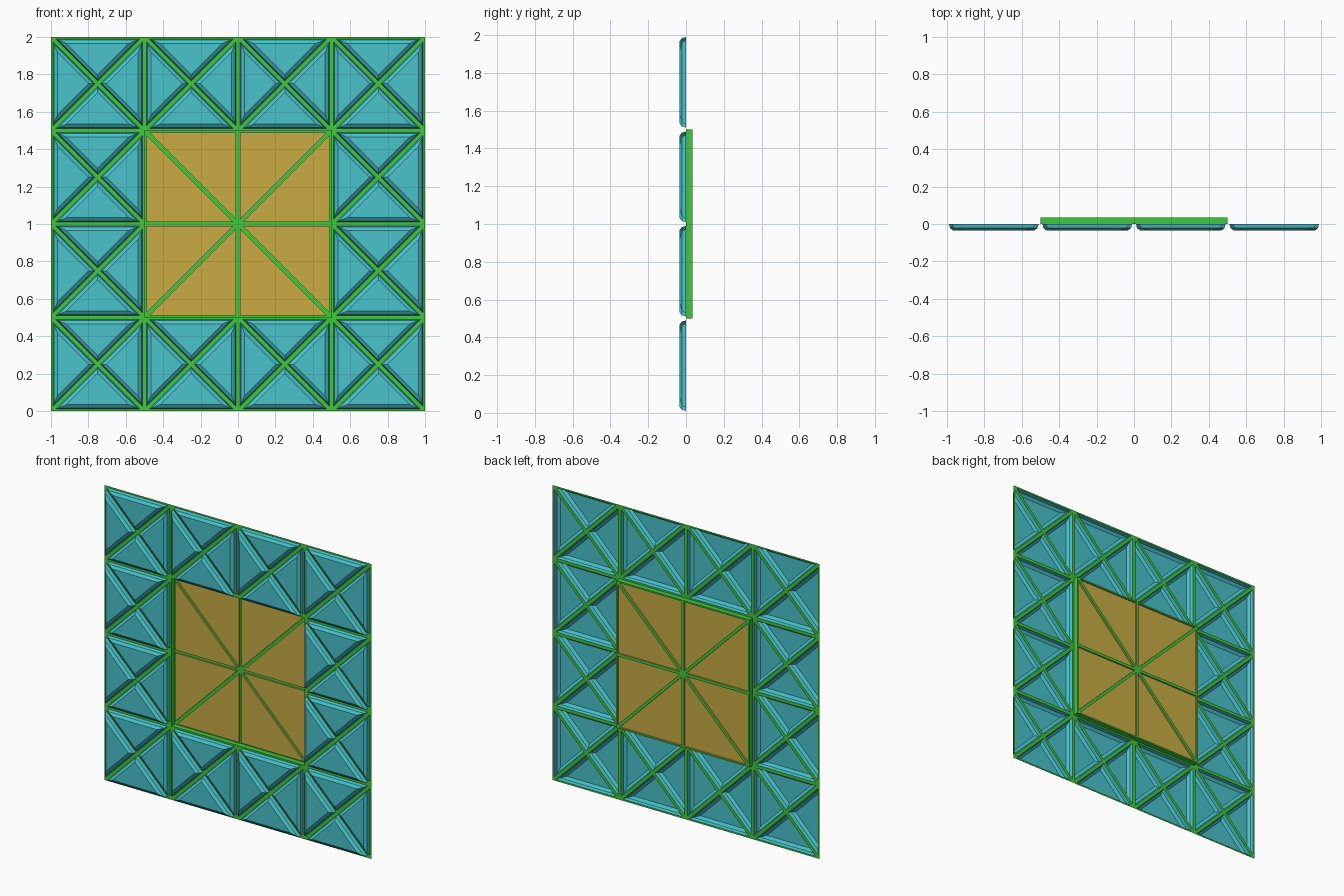
import bpy
import bmesh
from mathutils import Vector

cube = bpy.data.objects.get("Cube")
if cube:
    bpy.data.objects.remove(cube)

CELL = 0.5
DEPTH = 0.035


def material(name, rgb):
    mat = bpy.data.materials.new(name)
    mat.use_nodes = True
    mat.diffuse_color = (*rgb, 1)
    mat.node_tree.nodes["Principled BSDF"].inputs["Base Color"].default_value = (*rgb, 1)
    return mat


green = material("green frame", (0.05, 0.58, 0.045))
blue = material("turquoise tile", (0.065, 0.55, 0.6))
gold = material("gold panel", (0.58, 0.41, 0.057))


def inset(tri, d):
    """Shrink a triangle by distance d on every side, about its incentre."""
    a, b, c = tri
    la, lb, lc = (b - c).length, (c - a).length, (a - b).length
    total = la + lb + lc
    centre = (a * la + b * lb + c * lc) / total
    radius = (b - a).cross(c - a).length / total
    return [centre + (p - centre) * (1 - d / radius) for p in tri]


def ring(bm, tri, d, y):
    return [bm.verts.new((p.x, y, p.z)) for p in inset(tri, d)]


def bridge(bm, low, high):
    for i in range(3):
        j = (i + 1) % 3
        bm.faces.new((low[i], low[j], high[j], high[i]))


def lattice(name, tris, width, y):
    """Flat strips left between the triangles."""
    bm = bmesh.new()
    for tri in tris:
        bridge(bm, ring(bm, tri, 0, y), ring(bm, tri, width, y))
    return finish(name, bm, green)


def pans(name, tris, profile, mat):
    """Open triangular pans that follow an (inset, y) profile."""
    bm = bmesh.new()
    for tri in tris:
        rings = [ring(bm, tri, d, y) for d, y in profile]
        for low, high in zip(rings, rings[1:]):
            bridge(bm, low, high)
        bm.faces.new(rings[-1])
    return finish(name, bm, mat)


def finish(name, bm, mat):
    bmesh.ops.remove_doubles(bm, verts=bm.verts, dist=0.0001)
    mesh = bpy.data.meshes.new(name)
    bm.to_mesh(mesh)
    bm.free()
    mesh.materials.append(mat)
    obj = bpy.data.objects.new(name, mesh)
    bpy.context.collection.objects.link(obj)
    return obj


def square(x, z, s):
    """Corners counter-clockwise as seen from the front."""
    return [Vector((x, 0, z)), Vector((x + s, 0, z)),
            Vector((x + s, 0, z + s)), Vector((x, 0, z + s))]


# Outer ring of cells, each split in four by its diagonals
outer = []
for col in range(4):
    for row in range(4):
        if col in (1, 2) and row in (1, 2):
            continue
        q = square(col * CELL - 1, row * CELL, CELL)
        mid = (q[0] + q[2]) / 2
        outer += [(q[i], q[(i + 1) % 4], mid) for i in range(4)]

# Middle square, split in eight around its centre
q = square(-CELL, CELL, 2 * CELL)
hub = (q[0] + q[2]) / 2
inner = []
for i in range(4):
    a, b = q[i], q[(i + 1) % 4]
    half = (a + b) / 2
    inner += [(a, half, hub), (half, b, hub)]

lattice("outer_lattice", outer, 0.011, 0)
pans("turquoise_tiles", outer,
     [(0.011, 0), (0.016, -0.022), (0.034, -DEPTH)], blue)

lattice("inner_lattice", inner, 0.01, DEPTH)
pans("gold_panels", inner, [(0.01, DEPTH), (0.01, DEPTH - 0.01)], gold)

# Walls of the middle recess
bm = bmesh.new()
for i in range(4):
    a, b = q[i], q[(i + 1) % 4]
    bm.faces.new([bm.verts.new((p.x, y, p.z))
                  for p, y in ((a, 0), (b, 0), (b, DEPTH), (a, DEPTH))])
finish("recess_walls", bm, green)
